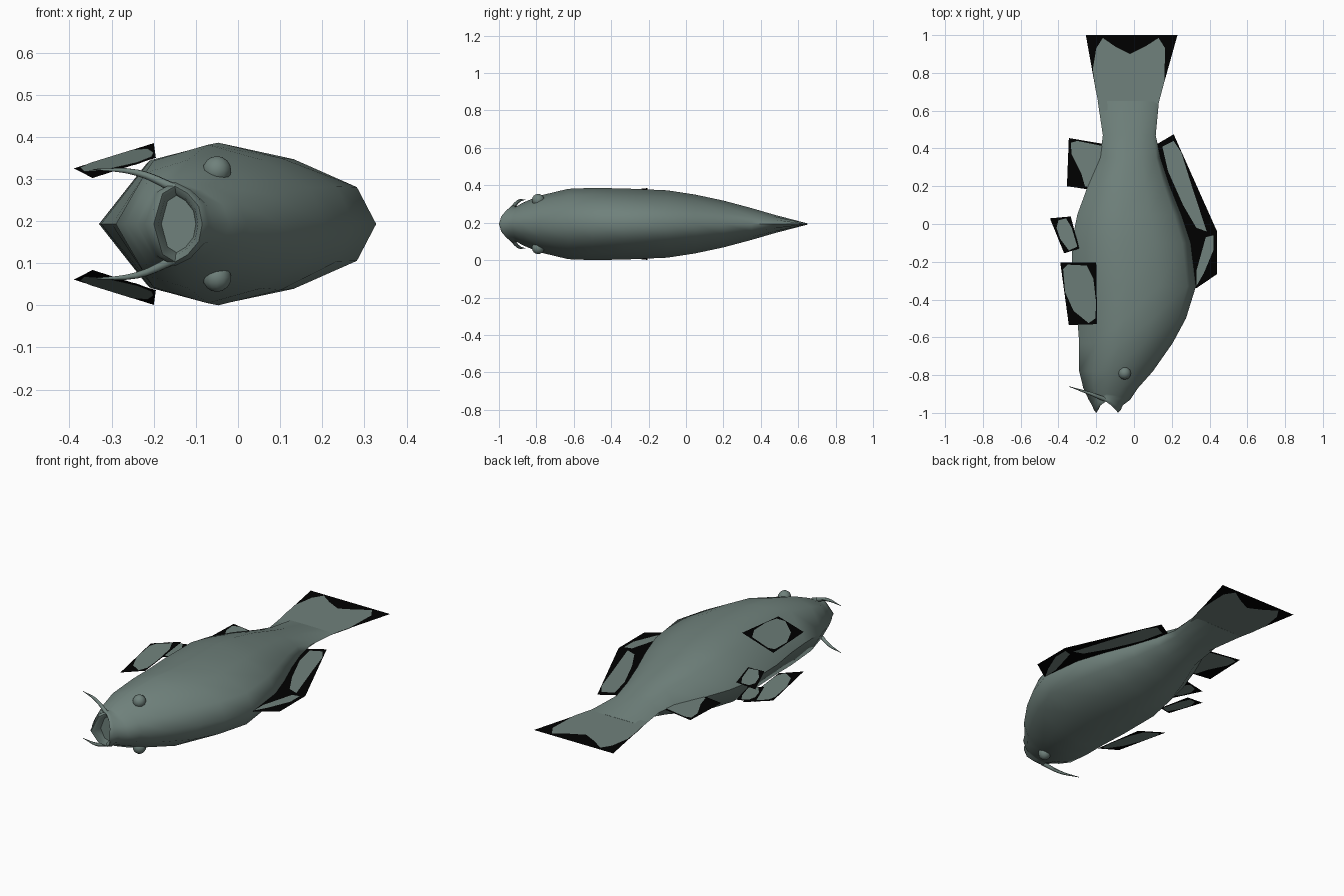
import bpy
import bmesh
import math
from mathutils import Vector

cube = bpy.data.objects.get("Cube")
if cube:
    bpy.data.objects.remove(cube, do_unlink=True)

MID = 0.193  # height of the plane of symmetry of the fish lying on its side


def make_material(name, color):
    mat = bpy.data.materials.new(name)
    mat.use_nodes = True
    mat.diffuse_color = (*color, 1)
    bsdf = next(n for n in mat.node_tree.nodes if n.type == "BSDF_PRINCIPLED")
    bsdf.inputs["Base Color"].default_value = (*color, 1)
    return mat


SKIN = make_material("grey green skin", (0.16, 0.22, 0.2))
EDGE = make_material("black fin edge", (0, 0, 0))


def mesh_object(name, bm, materials):
    mesh = bpy.data.meshes.new(name)
    bm.to_mesh(mesh)
    bm.free()
    for mat in materials:
        mesh.materials.append(mat)
    obj = bpy.data.objects.new(name, mesh)
    bpy.context.collection.objects.link(obj)
    return obj


def smooth(obj, degrees=60):
    bpy.ops.object.select_all(action="DESELECT")
    obj.select_set(True)
    bpy.context.view_layer.objects.active = obj
    bpy.ops.object.shade_smooth_by_angle(angle=math.radians(degrees))


# Body: one cross-section lofted from tail root to mouth
# Half profile from back to belly, as (across, thickness) fractions
HALF = [(1, 0), (.86, .46), (.4, .81), (-.12, 1), (-.64, .8), (-1, 0)]
PROFILE = HALF + [(u, -v) for u, v in reversed(HALF[1:-1])]

# Each station: y, belly x, back x, half thickness, pull-back of the sides
STATIONS = [
    (.65, -.192, .132, .003, 0),
    (.47, -.165, .115, .05, 0),
    (.35, -.18, .14, .085, 0),
    (.2, -.245, .19, .125, 0),
    (.05, -.3, .25, .157, 0),
    (-.1, -.33, .3, .18, 0),
    (-.33, -.325, .328, .19, 0),
    (-.5, -.3, .275, MID, 0),
    (-.63, -.29, .205, .188, 0),
    (-.78, -.29, .1, .152, 0),
    (-.87, -.268, .02, .115, 0),
    (-.93, -.24, -.02, .098, .03),
    (-.96, -.222, -.06, .094, .05),
    (-.985, -.212, -.07, .1, .06),
    (-1, -.2, -.085, .09, .06),
    (-.985, -.19, -.095, .075, .05),
    (-.94, -.182, -.1, .068, .02),
]


def build_body():
    bm = bmesh.new()
    rings = []
    for y, belly, back, thick, pull in STATIONS:
        middle, half = (belly + back) / 2, (back - belly) / 2
        rings.append([
            bm.verts.new((middle + u * half, y + pull * v * v, MID + v * thick))
            for u, v in PROFILE])
    count = len(PROFILE)
    for a, b in zip(rings, rings[1:]):
        for i in range(count):
            j = (i + 1) % count
            bm.faces.new((a[i], a[j], b[j], b[i]))
    bm.faces.new(rings[0])
    bm.faces.new(rings[-1])
    bmesh.ops.recalc_face_normals(bm, faces=bm.faces)
    smooth(mesh_object("body", bm, [SKIN]))


# Fins: a black sheet with a thin skin-coloured plate on each face
def build_fin(name, outline, patches, height=lambda x, y: MID, flip=False):
    bm = bmesh.new()

    def add_face(points, offset, index):
        verts = []
        for x, y in points:
            z = height(x, y) + offset
            verts.append(bm.verts.new((x, y, 2 * MID - z if flip else z)))
        face = bm.faces.new(verts)
        face.material_index = index

    add_face(outline, 0, 1)
    for patch in patches:
        add_face(patch, .002, 0)
        add_face(patch[::-1], -.002, 0)
    mesh_object(name, bm, [SKIN, EDGE])


build_body()

build_fin(
    "tail_fin",
    [(-.18, .6), (-.21, .75), (-.255, 1), (.23, 1), (.16, .75), (.12, .6)],
    [[(-.18, .6), (-.205, .72), (-.218, .82), (-.2, .93), (-.165, .985),
      (-.1, .94), (-.02, .9), (.06, .94), (.13, .985), (.165, .93),
      (.16, .75), (.12, .6)]])

build_fin(
    "dorsal_fin",
    [(.1, .41), (.21, .475), (.44, -.04), (.44, -.265), (.33, -.34),
     (.28, -.3), (.25, -.05)],
    [[(.15, .41), (.21, .44), (.25, .38), (.3, .22), (.385, -.04),
      (.33, -.02), (.26, .1), (.18, .28)],
     [(.38, -.07), (.42, -.06), (.42, -.14), (.37, -.26), (.33, -.33),
      (.33, -.25)]])

build_fin(
    "anal_fin",
    [(-.345, .455), (-.14, .42), (-.15, .3), (-.22, .18), (-.355, .2)],
    [[(-.335, .43), (-.3, .44), (-.15, .41), (-.16, .3), (-.22, .19),
      (-.26, .2), (-.28, .27), (-.33, .37)]])

# Paired fins, mirrored through the plane of symmetry
for side, flip in (("left", False), ("right", True)):
    build_fin(
        "pectoral_fin_" + side,
        [(-.39, -.205), (-.2, -.205), (-.195, -.53), (-.345, -.535)],
        [[(-.375, -.24), (-.35, -.215), (-.25, -.22), (-.215, -.29),
          (-.2, -.42), (-.205, -.5), (-.24, -.525), (-.32, -.46),
          (-.365, -.36)]],
        lambda x, y: .385 + .316 * (x + .2) + .112 * (y + .205), flip)
    build_fin(
        "pelvic_fin_" + side,
        [(-.445, .03), (-.335, .04), (-.29, -.13), (-.37, -.155)],
        [[(-.4, .02), (-.36, .03), (-.33, -.02), (-.3, -.12),
          (-.345, -.14), (-.39, -.08), (-.41, -.02)]],
        lambda x, y: .245 + .12 * (x + .3), flip)

    sign = -1 if flip else 1

    # Eye: a low bump on the head
    bpy.ops.mesh.primitive_uv_sphere_add(
        segments=12, ring_count=8, radius=.034,
        location=(-.05, -.79, MID + sign * .127))
    eye = bpy.context.object
    eye.name = "eye_" + side
    eye.data.materials.append(SKIN)
    smooth(eye)

    # Barbel: a tapering whisker at the corner of the mouth
    curve = bpy.data.curves.new("barbel_" + side, "CURVE")
    curve.dimensions = "3D"
    curve.bevel_depth = .012
    curve.bevel_resolution = 1
    curve.resolution_u = 4
    curve.materials.append(SKIN)
    spline = curve.splines.new("BEZIER")
    path = [(-.15, -.93, .085, 1), (-.24, -.895, .122, .7),
            (-.345, -.86, .13, .1)]
    spline.bezier_points.add(len(path) - 1)
    for point, (x, y, z, radius) in zip(spline.bezier_points, path):
        point.co = Vector((x, y, MID + sign * z))
        point.radius = radius
        point.handle_left_type = point.handle_right_type = "AUTO"
    barbel = bpy.data.objects.new("barbel_" + side, curve)
    bpy.context.collection.objects.link(barbel)
    bpy.ops.object.select_all(action="DESELECT")
    barbel.select_set(True)
    bpy.context.view_layer.objects.active = barbel
    bpy.ops.object.convert(target="MESH")
    smooth(bpy.context.object)
